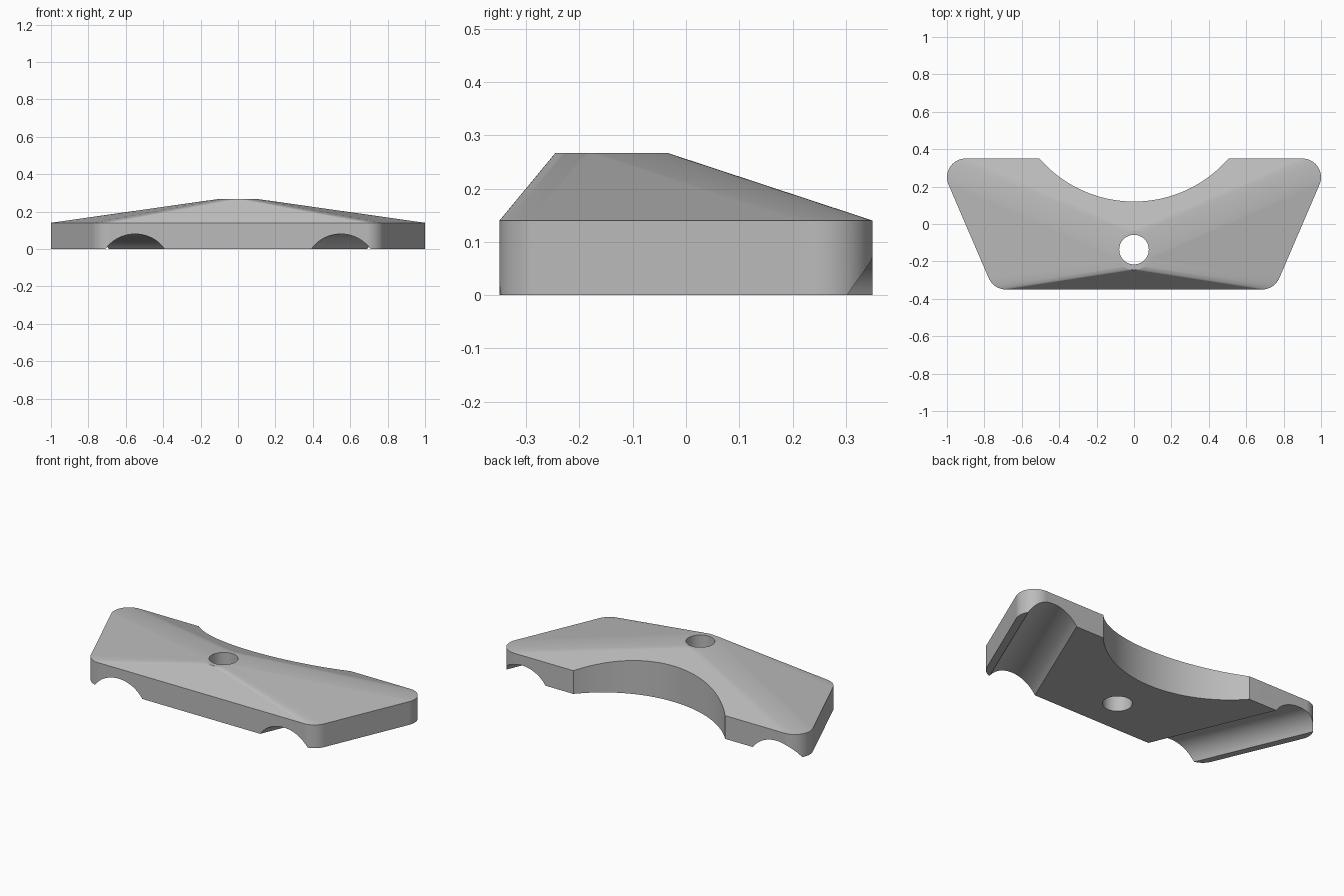
import bpy, bmesh
from math import sin, cos, pi, atan2, radians
from mathutils import Matrix, Vector

cube = bpy.data.objects.get("Cube")
if cube:
    bpy.data.objects.remove(cube, do_unlink=True)

grey = bpy.data.materials.new("plain grey")
grey.use_nodes = True
colour = (0.5, 0.5, 0.5, 1)
grey.diffuse_color = colour
grey.node_tree.nodes["Principled BSDF"].inputs["Base Color"].default_value = colour


def circle(x, y, z, r, n):
    return [(x + r * cos(2 * pi * i / n), y + r * sin(2 * pi * i / n), z) for i in range(n)]


def make_object(name, bm):
    mesh = bpy.data.meshes.new(name)
    bm.to_mesh(mesh)
    bm.free()
    mesh.materials.append(grey)
    obj = bpy.data.objects.new(name, mesh)
    bpy.context.collection.objects.link(obj)
    return obj


def cylinder(name, radius, length, matrix, sides=128):
    bm = bmesh.new()
    bmesh.ops.create_cone(bm, cap_ends=True, segments=sides, radius1=radius,
                          radius2=radius, depth=length, matrix=matrix)
    return make_object(name, bm)


# Body: rounded trapezoid slab whose top rises to a small round plateau
corners = [(0.9, 0.25), (-0.9, 0.25), (0.685, -0.25), (-0.685, -0.25)]
plateau_y = -0.14
points = circle(0, plateau_y, 0.267, 0.105, 64)
for x, y in corners:
    for z in (0, 0.14):
        points += circle(x, y, z, 0.1, 64)
bm = bmesh.new()
for p in points:
    bm.verts.new(p)
hull = bmesh.ops.convex_hull(bm, input=bm.verts[:])
inside = {g for g in hull["geom_interior"] + hull["geom_unused"]
          if isinstance(g, bmesh.types.BMVert)}
bmesh.ops.delete(bm, geom=list(inside), context="VERTS")
bmesh.ops.dissolve_limit(bm, angle_limit=radians(0.1), verts=bm.verts[:], edges=bm.edges[:])
bmesh.ops.recalc_face_normals(bm, faces=bm.faces[:])
body = make_object("bracket_body", bm)

# Cutters: bolt hole, curved back notch, two slanted grooves underneath
cutters = [
    cylinder("bolt_hole", 0.079, 2, Matrix.Translation((0, -0.137, 0)), 64),
    cylinder("back_notch", 0.67, 2, Matrix.Translation((0, 0.79, 0)), 256),
]
tilt = atan2(0.215, 0.505)
for side in (-1, 1):
    axis = Vector((side * sin(tilt), cos(tilt), 0))
    turn = axis.to_track_quat("Z", "Y").to_matrix().to_4x4()
    place = Matrix.Translation((side * 0.55, -0.35, -0.091))
    cutters.append(cylinder("groove", 0.171, 4, place @ turn))

bpy.ops.object.select_all(action="DESELECT")
body.select_set(True)
bpy.context.view_layer.objects.active = body
for cutter in cutters:
    mod = body.modifiers.new(cutter.name, "BOOLEAN")
    mod.operation = "DIFFERENCE"
    mod.solver = "EXACT"
    mod.object = cutter
    bpy.ops.object.modifier_apply(modifier=mod.name)
    bpy.data.objects.remove(cutter, do_unlink=True)

# Smooth the curved walls, keep the rims sharp and the flats flat
bpy.ops.object.shade_smooth_by_angle(angle=radians(15))
weighted = body.modifiers.new("flat_normals", "WEIGHTED_NORMAL")
weighted.keep_sharp = True
